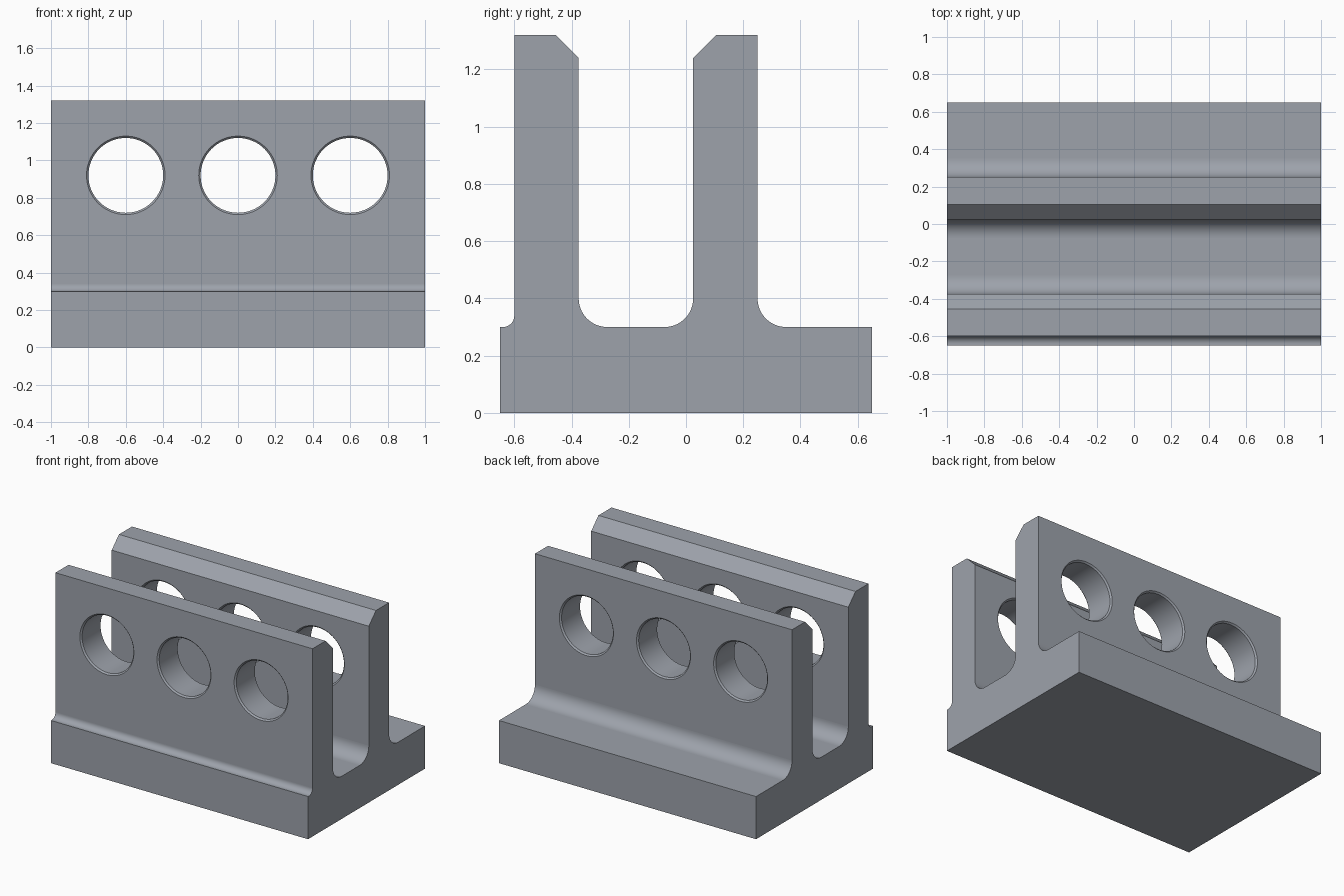
import bpy, bmesh, math

if "Cube" in bpy.data.objects:
    bpy.data.objects.remove(bpy.data.objects["Cube"])

HOLE_X = (-0.6, 0.0, 0.6)
HOLE_Z = 0.92
WALLS = ((-0.60, -0.375), (0.025, 0.25))   # y range of each upright wall


def arc(cy, cz, r, a0, a1, n=16):
    """Points of a fillet in the y-z plane."""
    angles = [math.radians(a0 + (a1 - a0) * i / n) for i in range(n + 1)]
    return [(cy + r * math.cos(a), cz + r * math.sin(a)) for a in angles]


def make_object(name, bm):
    bmesh.ops.recalc_face_normals(bm, faces=bm.faces[:])
    mesh = bpy.data.meshes.new(name)
    bm.to_mesh(mesh)
    bm.free()
    obj = bpy.data.objects.new(name, mesh)
    bpy.context.collection.objects.link(obj)
    return obj


# Twin wall bracket: one cross-section extruded along x
profile = [(-0.65, 0), (0.65, 0), (0.65, 0.30)]
profile += arc(0.35, 0.40, 0.10, 270, 180)
profile += [(0.25, 1.32), (0.105, 1.32), (0.025, 1.24)]
profile += arc(-0.075, 0.40, 0.10, 0, -90)
profile += arc(-0.275, 0.40, 0.10, 270, 180)
profile += [(-0.375, 1.24), (-0.455, 1.32), (-0.60, 1.32)]
profile += arc(-0.64, 0.34, 0.04, 0, -90)
profile += [(-0.65, 0.30)]

bm = bmesh.new()
face = bm.faces.new([bm.verts.new((-1, y, z)) for y, z in profile])
ext = bmesh.ops.extrude_face_region(bm, geom=[face], use_keep_orig=True)
moved = [v for v in ext["geom"] if isinstance(v, bmesh.types.BMVert)]
bmesh.ops.translate(bm, verts=moved, vec=(2, 0, 0))
bracket = make_object("twin_wall_bracket", bm)

# Hole cutters: turned shapes that leave a small chamfer on both rims
bm = bmesh.new()
SEG, R, C = 64, 0.20, 0.01
for y0, y1 in WALLS:
    stations = ((y0 - C, R + 2 * C), (y0 + C, R), (y1 - C, R), (y1 + C, R + 2 * C))
    for x in HOLE_X:
        rings = []
        for y, r in stations:
            rings.append([bm.verts.new((x + r * math.cos(2 * math.pi * i / SEG), y,
                                        HOLE_Z + r * math.sin(2 * math.pi * i / SEG)))
                          for i in range(SEG)])
        for a, b in zip(rings, rings[1:]):
            for i in range(SEG):
                j = (i + 1) % SEG
                bm.faces.new((a[i], a[j], b[j], b[i]))
        bm.faces.new(rings[0])
        bm.faces.new(rings[-1])
cutter = make_object("hole_cutter", bm)
cutter.hide_render = True

# Cut the holes
mod = bracket.modifiers.new("holes", 'BOOLEAN')
mod.operation = 'DIFFERENCE'
mod.solver = 'EXACT'
mod.object = cutter
bpy.context.view_layer.objects.active = bracket
bracket.select_set(True)
bpy.ops.object.modifier_apply(modifier=mod.name)
bpy.data.objects.remove(cutter)

# Smooth fillets and holes, flat plane faces
bpy.ops.object.shade_smooth_by_angle(angle=math.radians(30))
for p in bracket.data.polygons:
    if max(abs(c) for c in p.normal) > 0.9999:
        p.use_smooth = False

# Colour
steel = bpy.data.materials.new("steel_grey")
steel.diffuse_color = (0.34, 0.365, 0.41, 1)
steel.use_nodes = True
steel.node_tree.nodes["Principled BSDF"].inputs["Base Color"].default_value = steel.diffuse_color
bracket.data.materials.clear()
bracket.data.materials.append(steel)
for p in bracket.data.polygons:
    p.material_index = 0
